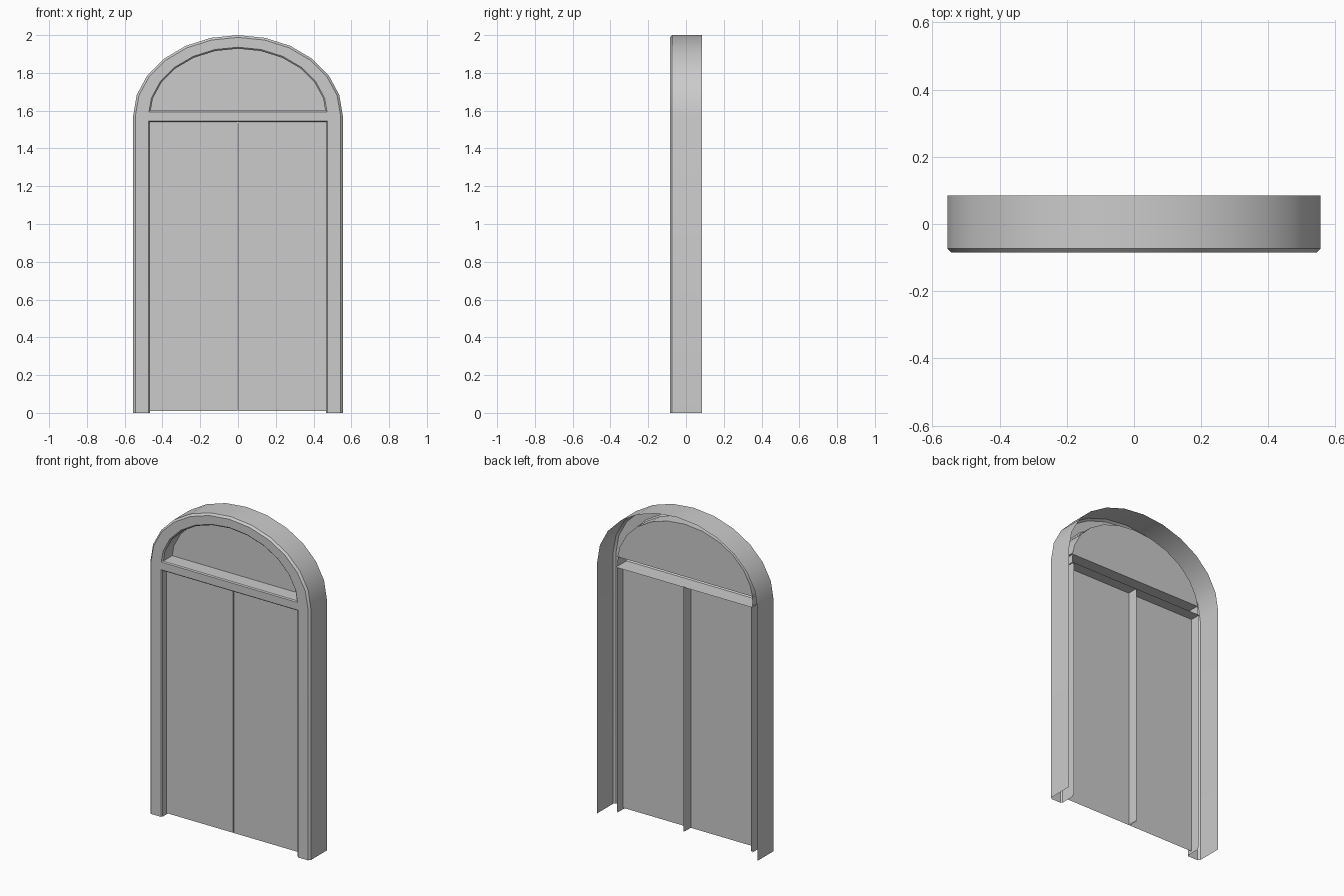
import bpy
from math import cos, sin, pi

if "Cube" in bpy.data.objects:
    bpy.data.objects.remove(bpy.data.objects["Cube"])

SPRING = 1.573   # height where the arch starts
SEGS = 12


def make_object(name, verts, faces):
    mesh = bpy.data.meshes.new(name)
    mesh.from_pydata(verts, [], faces)
    mesh.update()
    ob = bpy.data.objects.new(name, mesh)
    bpy.context.collection.objects.link(ob)
    return ob


def loft(name, rows, cap=False):
    """Skin equal-length rows of points; optionally fill the last row."""
    n = len(rows[0])
    faces = [(j * n + k, j * n + k + 1, (j + 1) * n + k + 1, (j + 1) * n + k)
             for j in range(len(rows) - 1) for k in range(n - 1)]
    if cap:
        faces.append(tuple(range((len(rows) - 1) * n, len(rows) * n)))
    return make_object(name, [p for r in rows for p in r], faces)


def arch(half, rise, y):
    """Door outline: right foot, over the elliptical arch, left foot."""
    pts = [(half * cos(pi * i / SEGS), y, SPRING + rise * sin(pi * i / SEGS))
           for i in range(SEGS + 1)]
    return [(half, y, 0)] + pts + [(-half, y, 0)]


# Frame shell, open at the back, with bevelled outer and inner edges
section = [(0.555, 0.427, 0.085), (0.555, 0.427, -0.073), (0.543, 0.415, -0.085),
           (0.475, 0.363, -0.085), (0.467, 0.355, -0.077), (0.467, 0.355, 0.01)]
frame = loft("frame", [arch(*s) for s in section])
bpy.context.view_layer.objects.active = frame
frame.select_set(True)
bpy.ops.object.shade_smooth_by_angle(angle=0.6)

# Transom bar between the doors and the arched window
bar = [(0.02, 1.54), (-0.079, 1.54), (-0.085, 1.546),
       (-0.085, 1.594), (-0.079, 1.60), (0.01, 1.60)]
loft("transom", [[(-0.473, y, z), (0.473, y, z)] for y, z in bar])

# Arched window pane
pane = [p for p in arch(0.467, 0.355, 0.01)[2:-2]]
pane = [(0.467, 0.01, 1.60)] + pane + [(-0.467, 0.01, 1.60)]
make_object("window_pane", pane, [tuple(range(len(pane)))])

# Pair of door leaves: panels with flanges turned back on the sides and top
outline = [(0.465, 0.01), (0.465, 1.537), (0.003, 1.537), (0.003, 0.01)]
doors = loft("door_leaves", [[(x, y, z) for x, z in outline] for y in (0.02, -0.043)],
             cap=True)
mirror = doors.modifiers.new("mirror", 'MIRROR')
mirror.use_mirror_merge = False
